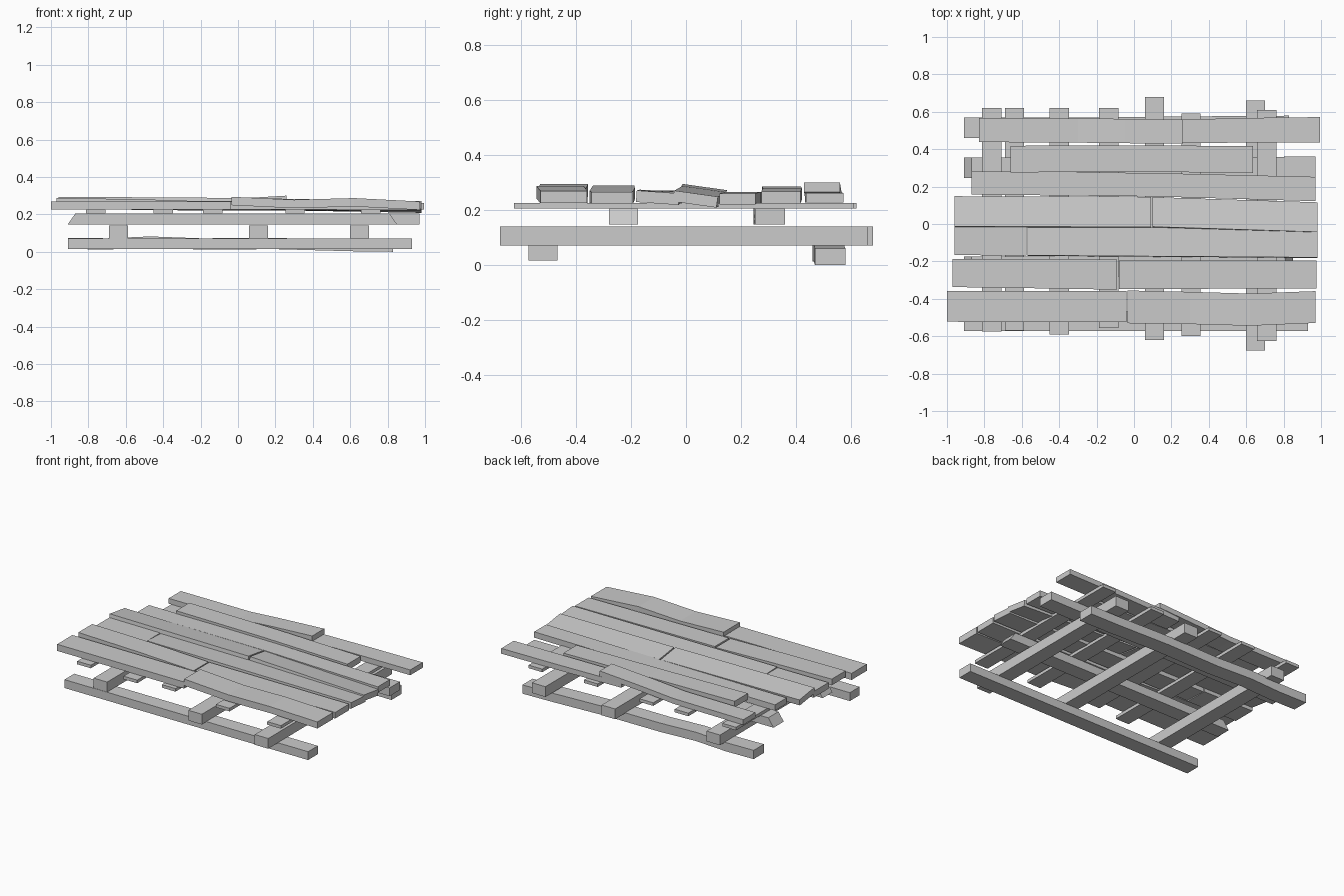
import bpy, bmesh
from math import sin, cos, radians


def make_board(name, stations, thick, along_y=False, slant=(0, 0)):
    """Board skinned through stations (pos, side centre, bottom z, width, roll degrees)."""
    bm = bmesh.new()
    rings = []
    for i, st in enumerate(stations):
        p, c, z, w, roll = (tuple(st) + (0,))[:5]
        a = radians(roll)
        lean = slant[0] if i == 0 else slant[1] if i == len(stations) - 1 else 0
        ring = []
        for u, v in ((-w / 2, 0), (w / 2, 0), (w / 2, thick), (-w / 2, thick)):
            dv = v - thick / 2
            s = c + u * cos(a) - dv * sin(a)
            h = z + thick / 2 + u * sin(a) + dv * cos(a)
            q = p + (lean if v > 0 else 0)
            ring.append(bm.verts.new((s, q, h) if along_y else (q, s, h)))
        rings.append(ring)
    for r0, r1 in zip(rings, rings[1:]):
        for k in range(4):
            bm.faces.new((r0[k], r0[(k + 1) % 4], r1[(k + 1) % 4], r1[k]))
    bm.faces.new(rings[0])
    bm.faces.new(rings[-1])
    bmesh.ops.recalc_face_normals(bm, faces=bm.faces)
    me = bpy.data.meshes.new(name)
    bm.to_mesh(me)
    bm.free()
    bpy.context.collection.objects.link(bpy.data.objects.new(name, me))


# Bottom runners
make_board("front_runner", [(-0.91, -0.52, 0.015, 0.105), (0.93, -0.52, 0.015, 0.105)], 0.057)
make_board("back_runner", [(-0.91, 0.515, 0.015, 0.11), (-0.7, 0.515, 0.012, 0.11),
                           (-0.47, 0.515, 0.022, 0.11), (-0.2, 0.515, 0.012, 0.11),
                           (0.2, 0.52, 0.014, 0.11), (0.6, 0.522, 0.003, 0.11),
                           (0.83, 0.524, 0.0, 0.11)], 0.06)

# Thick cross beams
for i, (x, y0, y1) in enumerate([(-0.64, -0.57, 0.62), (0.11, -0.62, 0.68), (0.65, -0.675, 0.66)]):
    make_board(f"cross_beam_{i + 1}", [(y0, x, 0.07, 0.102), (y1, x, 0.07, 0.102)], 0.07, True)

# Long joists with angled ends
make_board("front_joist", [(-0.91, -0.227, 0.147, 0.105), (0.85, -0.227, 0.147, 0.105)],
           0.057, slant=(0.04, -0.04))
make_board("back_joist", [(-0.91, 0.3, 0.147, 0.11), (0.97, 0.305, 0.147, 0.11)],
           0.057, slant=(0.04, 0))

# Thin slats
for i, (x, y0, y1) in enumerate([(-0.76, -0.575, 0.62), (-0.4, -0.59, 0.62), (-0.135, -0.555, 0.62),
                                 (0.305, -0.6, 0.59), (0.71, -0.625, 0.61)]):
    make_board(f"slat_{i + 1}", [(y0, x, 0.204, 0.103), (y1, x, 0.204, 0.103)], 0.021, True)

# Deck planks, front to back
planks = {
    "row1_left": (0.045, [(-1.0, -0.44, 0.225, 0.165), (-0.04, -0.442, 0.225, 0.165)]),
    "row1_right": (0.045, [(-0.035, -0.443, 0.249, 0.175), (0.3, -0.449, 0.233, 0.172),
                           (0.62, -0.458, 0.242, 0.172), (0.97, -0.444, 0.224, 0.17)]),
    "row2_left": (0.042, [(-0.97, -0.262, 0.246, 0.15), (-0.5, -0.265, 0.238, 0.158),
                          (-0.09, -0.271, 0.225, 0.16)]),
    "row2_right": (0.042, [(-0.08, -0.272, 0.227, 0.152), (0.975, -0.269, 0.223, 0.15)]),
    "row3_left": (0.042, [(-0.96, -0.085, 0.228, 0.162), (-0.575, -0.089, 0.226, 0.16)]),
    "row3_right": (0.042, [(-0.57, -0.089, 0.227, 0.16, -3), (0.98, -0.103, 0.223, 0.155, -4)]),
    "row4_left": (0.04, [(-0.96, 0.065, 0.243, 0.163, -8), (0.09, 0.062, 0.236, 0.163, -8)]),
    "row4_right": (0.04, [(0.1, 0.062, 0.235, 0.16, -8), (0.98, 0.034, 0.219, 0.16, -8)]),
    "row5": (0.04, [(-0.87, 0.22, 0.225, 0.125), (0.1, 0.21, 0.225, 0.125),
                    (0.97, 0.187, 0.22, 0.13)]),
    "row6": (0.042, [(-0.66, 0.347, 0.243, 0.142), (0.0, 0.35, 0.236, 0.142),
                     (0.635, 0.345, 0.225, 0.142)]),
    "row7_left": (0.036, [(-0.83, 0.503, 0.226, 0.13), (-0.3, 0.5, 0.228, 0.13),
                          (-0.05, 0.497, 0.246, 0.13), (0.26, 0.494, 0.264, 0.13)]),
    "row7_right": (0.036, [(0.1, 0.493, 0.226, 0.122), (0.6, 0.501, 0.226, 0.132),
                           (0.995, 0.504, 0.226, 0.135)]),
}
for name, (thick, stations) in planks.items():
    make_board("plank_" + name, stations, thick)
